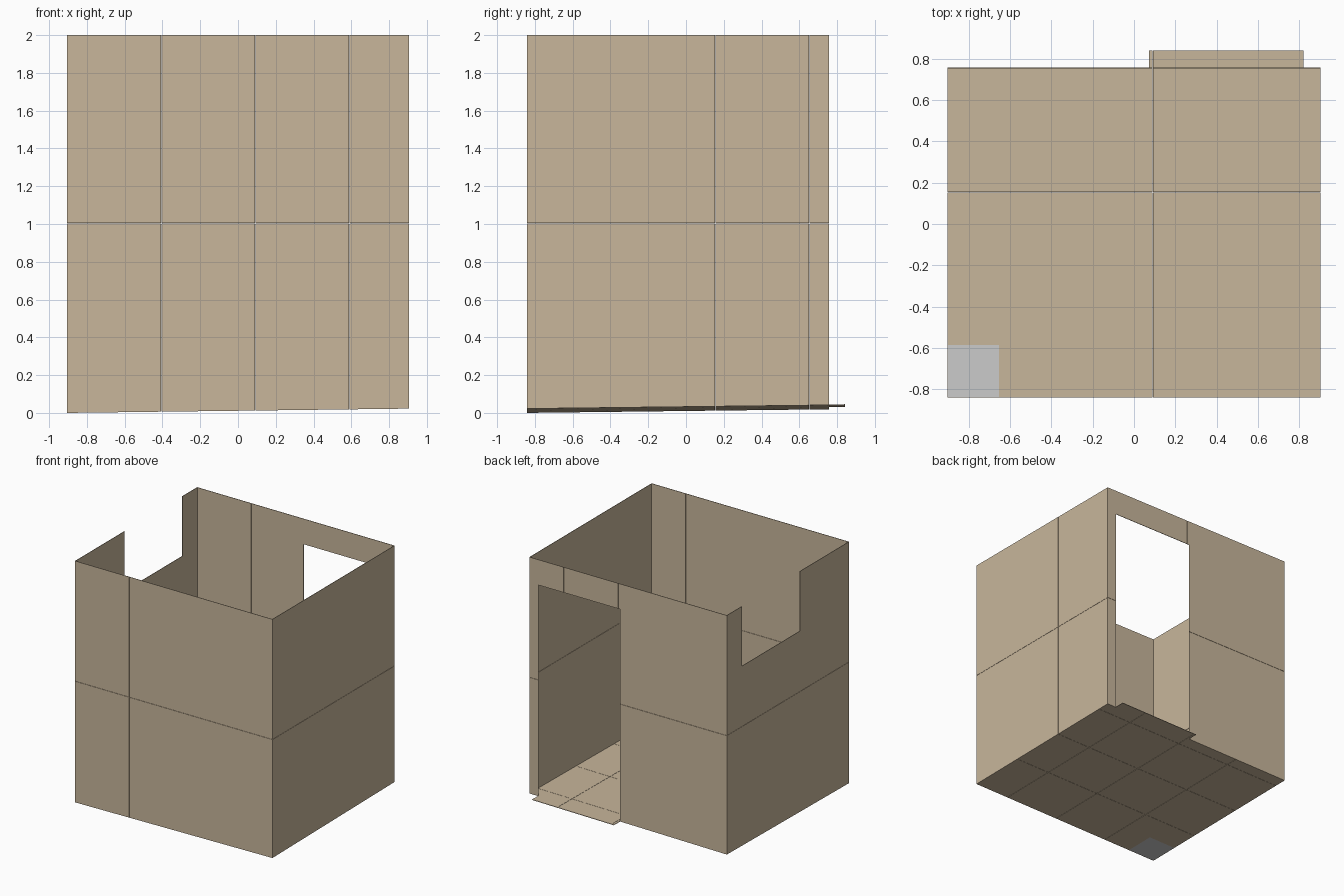
import bpy
import bmesh

if "Cube" in bpy.data.objects:
    bpy.data.objects.remove(bpy.data.objects["Cube"])

X, Y0, Y1, YD = 0.905, -0.842, 0.758, 0.842   # room sides, front, back, doorstep edge
H, P, T, GAP = 2.0, 0.498, 0.004, 0.002       # height, tile pitch, thickness, joint
DOOR = (0.072, 0.822)

tan = bpy.data.materials.new("tan_tile")
tan.diffuse_color = (0.58, 0.47, 0.33, 1)
tan.use_nodes = True
tan.node_tree.nodes["Principled BSDF"].inputs["Base Color"].default_value = tan.diffuse_color


def floor_z(x, y):
    # floor falls towards the drain corner
    return T + 0.0125 * (x + X) + 0.012 * (y - Y0)


def joints(a, b, step):
    out = [a]
    while out[-1] + step < b - 0.01:
        out.append(out[-1] + step)
    return out + [b]


def tiled(name, us, vs, to3d, holes=(), flip=False, mat=tan):
    """Thin tiles between joint lines, cut around rectangular holes (u0, u1, v0, v1)."""
    bm = bmesh.new()
    for i in range(len(us) - 1):
        for j in range(len(vs) - 1):
            # narrow joint between neighbouring tiles only
            u0 = us[i] + (GAP / 2 if i else 0)
            u1 = us[i + 1] - (GAP / 2 if i < len(us) - 2 else 0)
            v0 = vs[j] + (GAP / 2 if j else 0)
            v1 = vs[j + 1] - (GAP / 2 if j < len(vs) - 2 else 0)
            cu = sorted({u0, u1, *[c for h in holes for c in h[:2] if u0 < c < u1]})
            cv = sorted({v0, v1, *[c for h in holes for c in h[2:] if v0 < c < v1]})
            for a, b in zip(cu, cu[1:]):
                for c, d in zip(cv, cv[1:]):
                    mu, mv = (a + b) / 2, (c + d) / 2
                    if any(h[0] < mu < h[1] and h[2] < mv < h[3] for h in holes):
                        continue
                    pts = [(a, c), (b, c), (b, d), (a, d)]
                    if flip:
                        pts.reverse()
                    bm.faces.new([bm.verts.new(to3d(*p)) for p in pts])
    # join the pieces of each cut tile into one face
    bmesh.ops.remove_doubles(bm, verts=bm.verts[:], dist=0.0003)
    bmesh.ops.dissolve_limit(bm, angle_limit=0.01, verts=bm.verts[:], edges=bm.edges[:])
    me = bpy.data.meshes.new(name)
    bm.to_mesh(me)
    bm.free()
    ob = bpy.data.objects.new(name, me)
    bpy.context.collection.objects.link(ob)
    if mat:
        me.materials.append(mat)
    mod = ob.modifiers.new("thickness", 'SOLIDIFY')
    mod.thickness = T
    mod.offset = -1
    return ob


def wall_point(x, y, z):
    # wall bottoms follow the sloping floor
    return (x, y, max(z, floor_z(x, y) - T))


xs, ys, zs = joints(-X, X, P), joints(Y0, Y1, P), [0, 1.004, H]

# Sloping floor with doorstep and drain cut-out
drain = (-X, -X + 0.25, Y0, Y0 + 0.255)
tiled("floor", xs, joints(Y0, YD, P), lambda u, v: (u, v, floor_z(u, v)),
      [drain, (-X, DOOR[0], Y1, YD), (DOOR[1], X, Y1, YD)])
tiled("shower_drain", drain[:2], drain[2:], lambda u, v: (u, v, floor_z(u, v)), mat=None)

# Four walls: back has the doorway, left has the window notch
tiled("front_wall", xs, zs, lambda u, v: wall_point(u, Y0, v))
tiled("right_wall", ys, zs, lambda u, v: wall_point(X, u, v))
tiled("back_wall", xs, zs, lambda u, v: wall_point(u, Y1, v),
      [(*DOOR, 0, 1.79)], flip=True)
tiled("left_wall", ys, zs, lambda u, v: wall_point(-X, u, v),
      [(-0.197, 0.562, 1.505, H)], flip=True)
